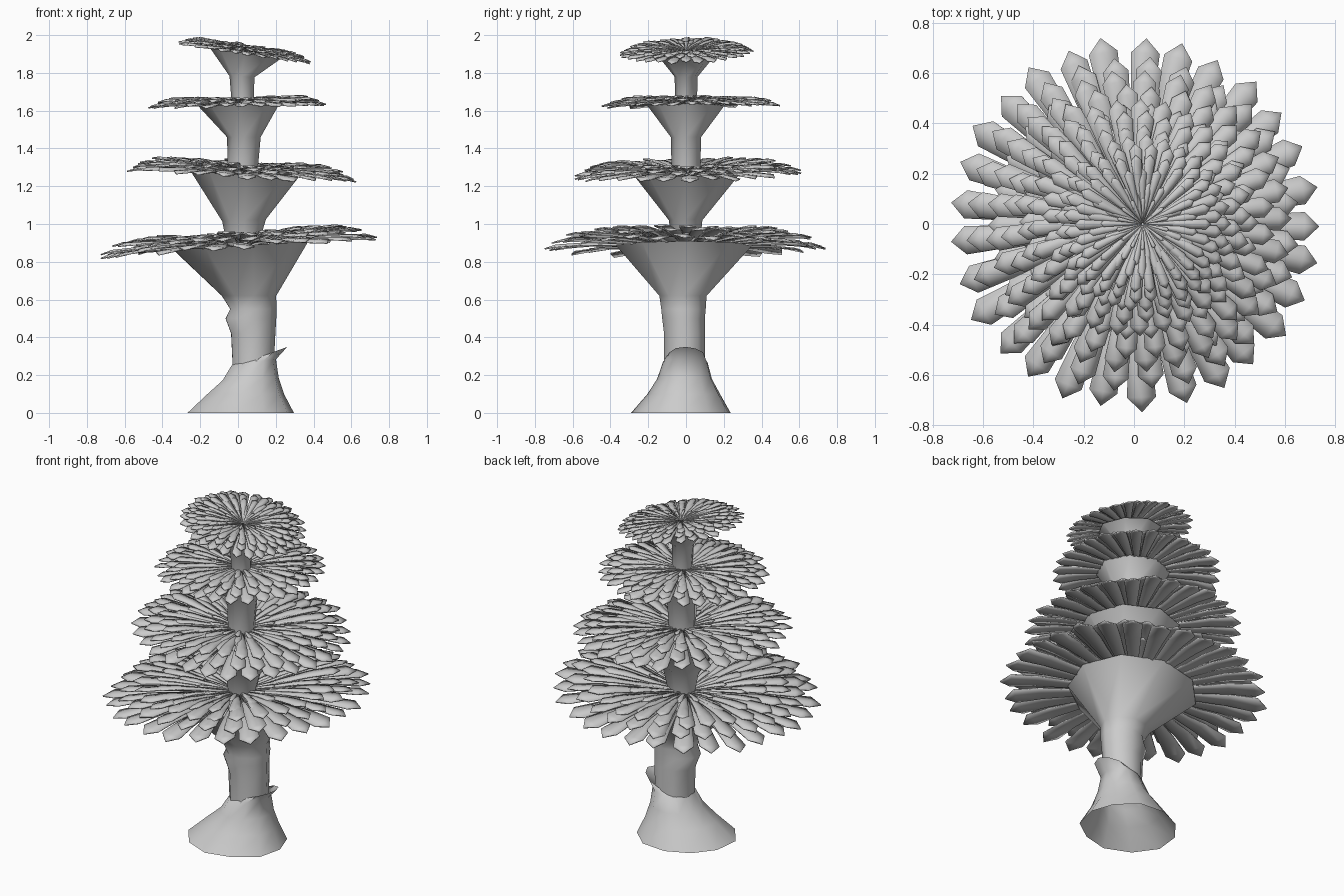
import bpy, bmesh, math, random

if "Cube" in bpy.data.objects:
    bpy.data.objects.remove(bpy.data.objects["Cube"])
random.seed(4)


def loft(name, rings, sides=10, wobble=0.04):
    """Tube through rings of (x_left, x_right, y_front, y_back, z, slope)."""
    bm = bmesh.new()
    bump = [1 + random.uniform(-wobble, wobble) for _ in range(sides)]
    loops = []
    for x0, x1, y0, y1, z, slope in rings:
        loop = []
        for i in range(sides):
            a = 2 * math.pi * i / sides
            dx = math.cos(a) * (x1 - x0) / 2 * bump[i]
            dy = math.sin(a) * (y1 - y0) / 2 * bump[i]
            loop.append(bm.verts.new(((x0 + x1) / 2 + dx, (y0 + y1) / 2 + dy,
                                      max(0, z + slope * dx))))
        loops.append(loop)
    for a, b in zip(loops, loops[1:]):
        for i in range(sides):
            j = (i + 1) % sides
            bm.faces.new((a[i], a[j], b[j], b[i]))
    finish(name, bm, 50)


def finish(name, bm, angle):
    me = bpy.data.meshes.new(name)
    bm.to_mesh(me)
    bm.free()
    ob = bpy.data.objects.new(name, me)
    bpy.context.collection.objects.link(ob)
    bpy.ops.object.select_all(action='DESELECT')
    ob.select_set(True)
    bpy.context.view_layer.objects.active = ob
    bpy.ops.object.shade_smooth_by_angle(angle=math.radians(angle))
    return ob


# Leaf outline: distance along, half width, height (all times leaf length)
LEAF = [(0.04, 0.014, 0.0), (0.45, 0.042, 0.03), (0.72, 0.064, 0.04), (0.92, 0.077, 0.028)]
TIP = (1.0, 0.01)


def canopy(name, cx, cy, z, radius, slope, slope_y=0.0, rise=0.1):
    """Tilted disc of overlapping rings of pointed leaves."""
    bm = bmesh.new()
    # length factor, leaf count, share of the rise
    rings = [(1.0, 29, 0), (0.9, 28, .45), (0.78, 26, .75), (0.63, 22, .65),
             (0.47, 18, .5), (0.3, 14, .45)]
    for k, (factor, count, share) in enumerate(rings):
        for i in range(count):
            a = 2 * math.pi * (i + 0.5 * (k % 2)) / count + random.uniform(-.02, .02)
            size = radius * factor * random.uniform(0.98, 1.01)
            lift = radius * (rise * share + random.uniform(-.015, .015))
            roll = random.uniform(-0.15, 0.15)

            def vert(r, w, h):
                x = size * (r * math.cos(a) - w * math.sin(a))
                y = size * (r * math.sin(a) + w * math.cos(a))
                up = size * (h + w * roll) + lift * r + 0.003 * k
                return bm.verts.new((cx + x, cy + y, z + up + slope * x + slope_y * y))

            rows = [[vert(r, -w, h), vert(r, 0, h + 0.008), vert(r, w, h)]
                    for r, w, h in LEAF]
            tip = vert(TIP[0], 0, TIP[1])
            for p, q in zip(rows, rows[1:]):
                for s in (0, 1):
                    bm.faces.new((p[s], q[s], q[s + 1], p[s + 1]))
            for s in (0, 1):
                bm.faces.new((rows[-1][s], tip, rows[-1][s + 1]))
    bm.normal_update()
    bmesh.ops.reverse_faces(bm, faces=[f for f in bm.faces if f.normal.z < 0])
    ob = finish(name, bm, 30)
    solid = ob.modifiers.new("leaf_thickness", 'SOLIDIFY')
    solid.thickness = 0.007


# Flared root base with a slanted lip on the right
loft("root_base", [
    (-.265, .305, -.285, .25, 0, 0),
    (-.16, .25, -.20, .19, .10, 0),
    (-.08, .22, -.15, .145, .18, 0.05),
    (-.03, .205, -.12, .12, .27, 0.12),
    (-.01, .265, -.10, .10, .30, 0.37)], sides=11, wobble=0.06)

# Trunk segments, each ending in a funnel under a canopy
loft("trunk_lower", [
    (-.03, .19, -.115, .105, .22, 0),
    (-.04, .20, -.115, .105, .42, 0),
    (-.07, .205, -.125, .105, .50, 0),
    (-.045, .205, -.13, .11, .55, 0),
    (-.09, .205, -.14, .115, .62, 0),
    (-.35, .38, -.37, .37, .885, .07)], sides=9)
loft("trunk_second", [
    (-.05, .10, -.07, .07, .86, 0),
    (-.08, .15, -.09, .085, 1.02, .05),
    (-.24, .33, -.28, .28, 1.265, -.04)], sides=8)
loft("trunk_third", [
    (-.05, .10, -.075, .075, 1.24, 0),
    (-.055, .12, -.08, .08, 1.46, 0),
    (-.21, .22, -.21, .21, 1.635, .015)], sides=8)
loft("trunk_top", [
    (-.03, .08, -.055, .055, 1.60, 0),
    (-.045, .085, -.06, .06, 1.78, -.05),
    (-.15, .22, -.16, .16, 1.905, -.16)], sides=8)

# Leaf canopies, bottom to top
canopy("canopy_bottom", 0, 0, .87, .745, .065, 0, .12)
canopy("canopy_second", .02, .01, 1.255, .61, -.05, .02, .12)
canopy("canopy_third", 0, .025, 1.625, .475, .015, .01, .09)
canopy("canopy_top", .035, 0, 1.905, .355, -.15, .02, .12)
